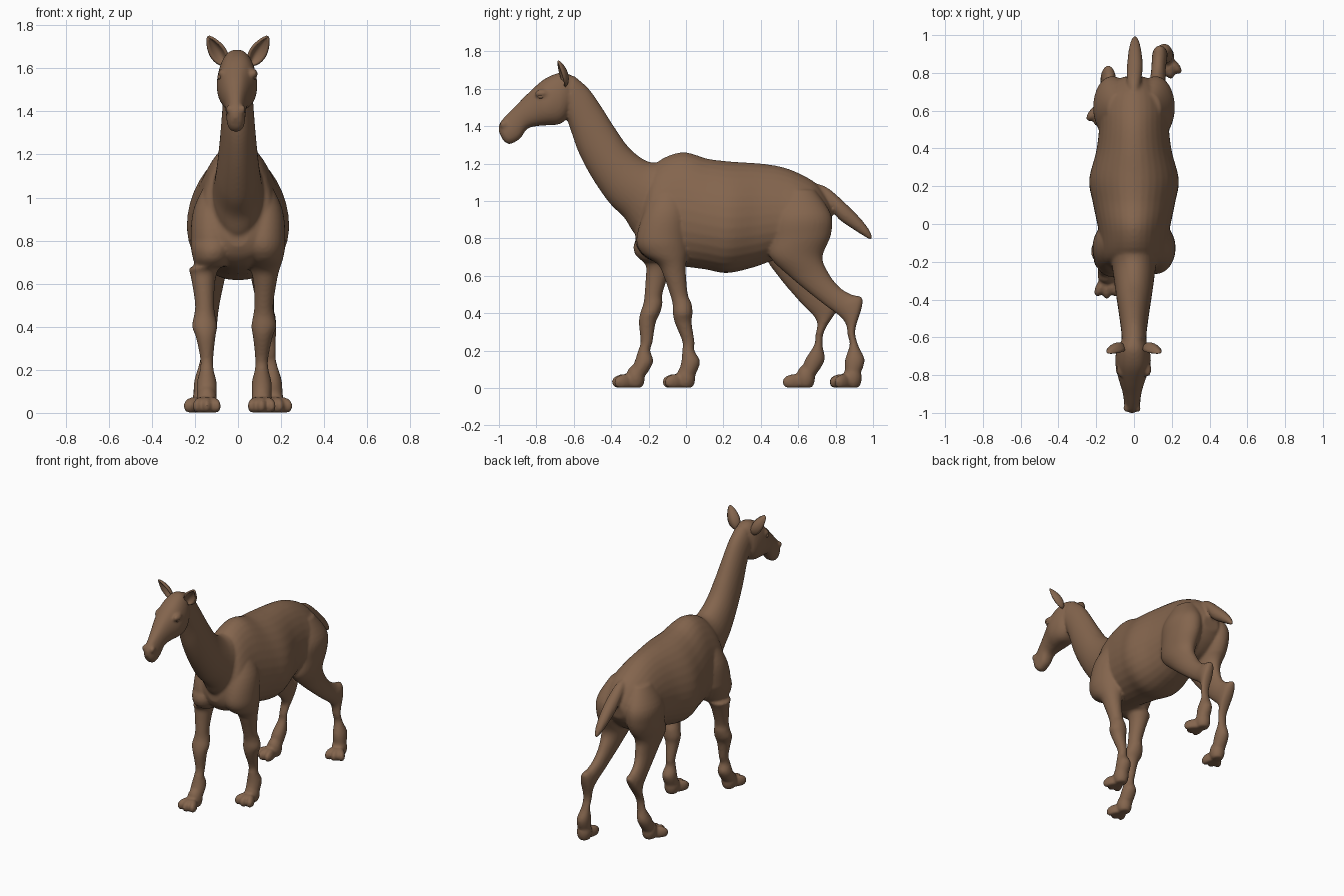
import bpy, bmesh, math
from mathutils import Vector, Matrix

cube = bpy.data.objects.get("Cube")
if cube:
    bpy.data.objects.remove(cube, do_unlink=True)

hide = bpy.data.materials.new("brown_hide")
hide.use_nodes = True
BROWN = (.23, .13, .075, 1)
hide.diffuse_color = BROWN
hide.node_tree.nodes["Principled BSDF"].inputs["Base Color"].default_value = BROWN


def catmull(a, b, c, d, t):
    """Smooth blend between two neighbouring cross-sections."""
    return [q + .5 * t * (r - p + t * (2 * p - 5 * q + 4 * r - s + t * (3 * (q - r) + s - p)))
            for p, q, r, s in zip(a, b, c, d)]


def refine(sections, steps=5):
    last = len(sections) - 1
    rows = []
    for i in range(last):
        a, b = sections[max(i - 1, 0)], sections[i]
        c, d = sections[i + 1], sections[min(i + 2, last)]
        rows += [catmull(a, b, c, d, k / steps) for k in range(steps)]
    return rows + [list(sections[last])]


def loft(bm, sections, place=lambda v: v, taper=0, square=1, sides=32):
    """Skin oval sections: edge point (y, z), opposite point (y, z), half width, x."""
    sections = [tuple(s) + (0,) * (6 - len(s)) for s in sections]
    rings = []
    for y1, z1, y2, z2, width, x in refine(sections):
        ring = []
        for i in range(sides):
            a = math.tau * i / sides
            c, s = math.cos(a), math.sin(a)
            across = math.copysign(abs(s) ** square, s) * width * (1 - taper * c)
            m = (1 + c) / 2
            point = Vector((x + across, y2 + (y1 - y2) * m, z2 + (z1 - z2) * m))
            ring.append(bm.verts.new(place(point)))
        rings.append(ring)
    for low, high in zip(rings, rings[1:]):
        for i in range(sides):
            j = (i + 1) % sides
            bm.faces.new((low[i], low[j], high[j], high[i]))
    bm.faces.new(rings[0])
    bm.faces.new(rings[-1])


def blob(bm, centre, radii, yaw=0):
    """Ellipsoid, flattened where it meets the ground."""
    matrix = Matrix.Translation(centre) @ Matrix.Rotation(yaw, 4, "Z") @ Matrix.Diagonal((*radii, 1))
    made = bmesh.ops.create_uvsphere(bm, u_segments=24, v_segments=16, radius=1, matrix=matrix)
    for v in made["verts"]:
        v.co.z = max(v.co.z, .002)


def foot(bm, x, y, yaw):
    """Heel pad with three splayed toes."""
    blob(bm, (x, y + .01, .055), (.048, .05, .07))
    for splay in (-.5, 0, .5):
        a = yaw + splay
        blob(bm, (x + .055 * math.sin(a), y - .055 * math.cos(a), .032), (.028, .062, .042), a)


def finish(name, bm):
    bmesh.ops.recalc_face_normals(bm, faces=bm.faces)
    mesh = bpy.data.meshes.new(name)
    bm.to_mesh(mesh)
    bm.free()
    mesh.materials.append(hide)
    mesh.polygons.foreach_set("use_smooth", [True] * len(mesh.polygons))
    obj = bpy.data.objects.new(name, mesh)
    bpy.context.scene.collection.objects.link(obj)
    return obj


body = bmesh.new()

# Torso, chest to rump
loft(body, [
    (-.27, .9, -.27, .77, .05), (-.24, .98, -.24, .72, .13), (-.18, 1.18, -.18, .68, .17),
    (-.03, 1.26, -.05, .655, .185), (.12, 1.225, .1, .635, .215), (.25, 1.21, .22, .615, .235),
    (.4, 1.2, .36, .645, .2), (.52, 1.18, .46, .68, .185), (.62, 1.14, .55, .7, .185),
    (.7, 1.09, .64, .72, .165), (.76, 1.01, .72, .78, .12), (.785, .95, .77, .85, .06)], taper=.15)

# Neck
loft(body, [
    (-.6, 1.67, -.64, 1.45, .065), (-.52, 1.6, -.61, 1.36, .068), (-.45, 1.5, -.57, 1.25, .075),
    (-.38, 1.39, -.5, 1.12, .085), (-.3, 1.28, -.41, .99, .098), (-.2, 1.21, -.33, .91, .11),
    (-.08, 1.2, -.27, .82, .12), (0, 1.1, -.18, .78, .1)])

# Head, crown to muzzle
loft(body, [
    (-.6, 1.66, -.63, 1.5, .05), (-.63, 1.68, -.64, 1.44, .075, -.005),
    (-.68, 1.685, -.68, 1.41, .09, -.005), (-.76, 1.65, -.74, 1.405, .092, -.005),
    (-.84, 1.58, -.8, 1.4, .072, -.01), (-.91, 1.51, -.85, 1.385, .053, -.01),
    (-.96, 1.46, -.885, 1.335, .045, -.01), (-.99, 1.425, -.925, 1.31, .042, -.01),
    (-1, 1.4, -.95, 1.305, .035, -.01), (-1, 1.37, -.975, 1.32, .02, -.01)],
    taper=.1, square=.8)

# Tail
loft(body, [
    (.66, 1.1, .7, 1, .03), (.75, 1.075, .77, .96, .038), (.85, .99, .82, .9, .042, .005),
    (.93, .91, .9, .845, .034, .005), (.98, .845, .955, .81, .022, .005),
    (.998, .8, .985, .792, .008, .005)])

FRONT_LEG = [
    (-.14, 1.1, -.03, 1.1, .04, .09), (-.22, .95, .005, .95, .085, .12),
    (-.265, .8, .01, .8, .105, .115), (-.235, .72, .01, .72, .09, .12),
    (-.15, .66, 0, .66, .066, .125), (-.12, .6, 0, .6, .053, .125), (-.085, .5, .01, .5, .044, .12),
    (-.072, .45, .03, .45, .05, .12), (-.07, .4, .035, .4, .058, .12), (-.06, .35, .03, .35, .045, .115),
    (-.02, .25, .045, .25, .03, .11), (-.02, .2, .045, .2, .032, .11),
    (-.025, .14, .075, .14, .046, .11), (-.04, .08, .05, .07, .045, .11)]
HIND_LEG = [
    (.52, 1.06, .69, 1.06, .06, .08), (.46, .92, .775, .93, .1, .11), (.45, .8, .775, .82, .096, .115),
    (.45, .7, .73, .7, .076, .12), (.55, .6, .765, .61, .055, .12), (.67, .5, .82, .54, .042, .125),
    (.76, .43, .885, .5, .038, .13), (.82, .385, .94, .485, .04, .135), (.855, .34, .94, .43, .038, .14),
    (.865, .28, .905, .31, .03, .145), (.875, .23, .92, .23, .03, .15),
    (.85, .15, .955, .15, .043, .16), (.85, .09, .93, .07, .042, .165)]


def leg(sections, side, stride, top, power, foot_at, yaw, spread=0):
    """One leg; stride swings it forward, more towards the ground."""
    def place(v):
        swing = stride * (1 - min(1, max(v.z, 0) / top) ** power)
        return Vector((side * (v.x + spread * (v.z < .68)), v.y - swing, v.z))
    loft(body, sections, place)
    x, y = foot_at
    foot(body, side * (x + spread), y - stride, side * yaw)


# Legs in mid-stride
leg(FRONT_LEG, 1, 0, .8, 1.5, (.11, -.01), 0)
leg(FRONT_LEG, -1, .27, .8, 1.5, (.11, -.01), 0, .035)
leg(HIND_LEG, 1, 0, .75, 1.2, (.165, .88), .3)
leg(HIND_LEG, -1, .25, .75, 1.2, (.165, .88), .3)

# Brow ridges and nostril rims
for side in (-1, 1):
    blob(body, (side * .07, -.77, 1.575), (.022, .04, .022))
    blob(body, (side * .03 - .01, -.975, 1.41), (.016, .022, .02))

# Fuse the anatomy into one skin
skin = finish("body", body)
remesh = skin.modifiers.new("fuse", "REMESH")
remesh.mode = "VOXEL"
remesh.voxel_size = .009
remesh.use_smooth_shade = True
relax = skin.modifiers.new("relax", "SMOOTH")
relax.factor = .5
relax.iterations = 4

# Cupped ears and eyes
for side, name in ((1, "left"), (-1, "right")):
    bm = bmesh.new()
    base, tip = Vector((side * .06, -.65, 1.615)), Vector((side * .137, -.685, 1.745))
    axis = (tip - base).normalized()
    across = axis.cross(Vector((side * .35, -1, 0))).normalized()
    back = across.cross(axis).normalized()
    if back.y < 0:
        back.negate()
    rows = []
    for i in range(13):
        u = i / 12
        half = .004 + .034 * math.sin(math.pi * u ** .8) ** .8 if i < 12 else .003
        row = []
        for j in range(9):
            v = j / 4 - 1
            row.append(bm.verts.new(base.lerp(tip, u) + across * half * v + back * half * .8 * (1 - v * v)))
        rows.append(row)
    for low, high in zip(rows, rows[1:]):
        for j in range(8):
            bm.faces.new((low[j], low[j + 1], high[j + 1], high[j]))
    ear = finish(name + "_ear", bm)
    thick = ear.modifiers.new("thickness", "SOLIDIFY")
    thick.thickness = .012
    thick.offset = 0
    bm = bmesh.new()
    blob(bm, (side * .079 - .004, -.775, 1.56), (.012, .018, .013))
    finish(name + "_eye", bm)
